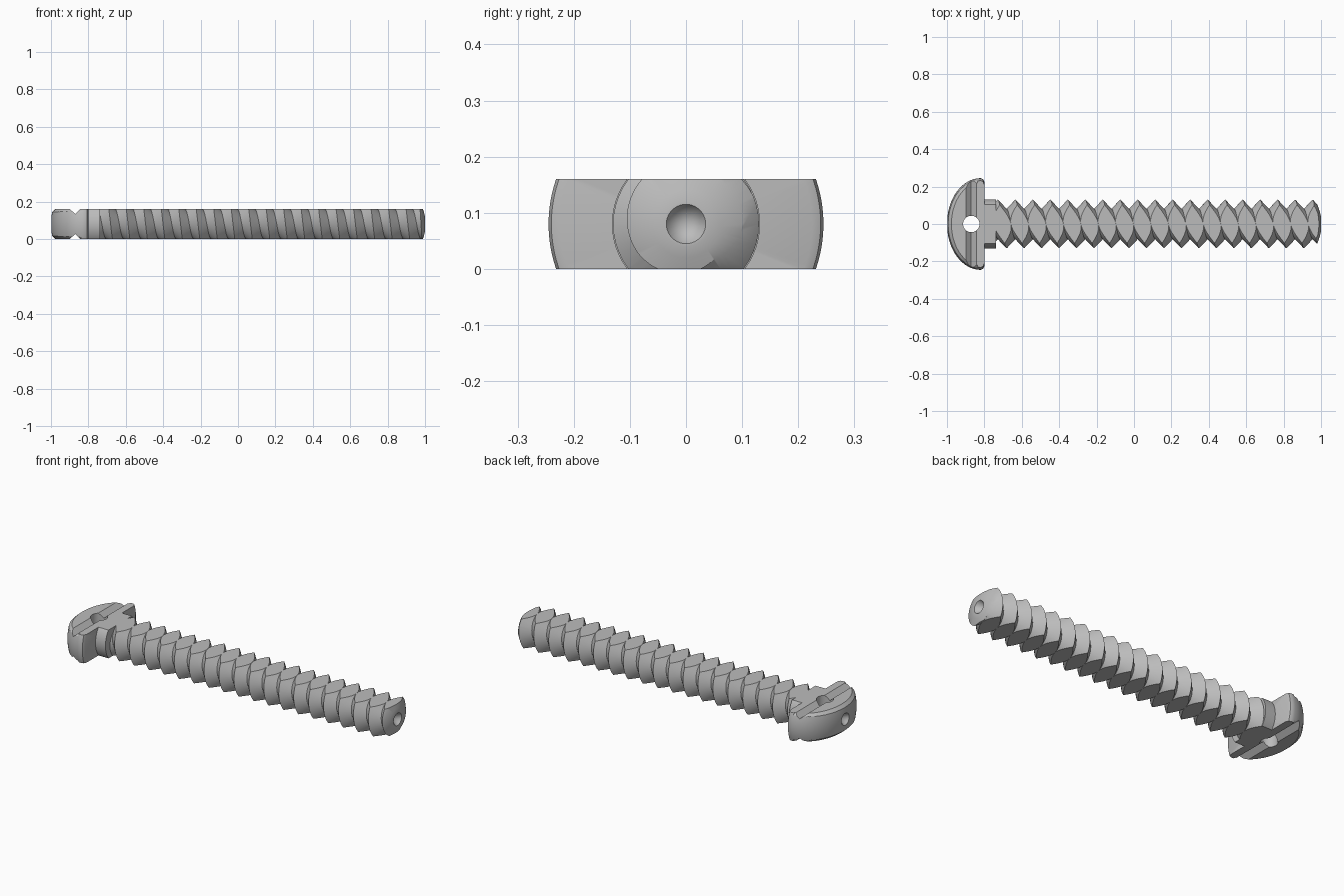
import bpy
import bmesh
from math import sin, cos, pi, radians

MID = 0.08          # height of the bolt axis
FLAT = 0.16         # height of the flattened body
PITCH = 0.0935
CREST, ROOT = 0.13, 0.08

if "Cube" in bpy.data.objects:
    bpy.data.objects.remove(bpy.data.objects["Cube"])

steel = bpy.data.materials.new("grey_steel")
steel.use_nodes = True
steel.diffuse_color = (0.5, 0.5, 0.5, 1)
steel.node_tree.nodes["Principled BSDF"].inputs["Base Color"].default_value = (0.5, 0.5, 0.5, 1)


def finish(name, bm):
    """Turn a bmesh into a named object."""
    bmesh.ops.recalc_face_normals(bm, faces=bm.faces)
    mesh = bpy.data.meshes.new(name)
    bm.to_mesh(mesh)
    bm.free()
    mesh.materials.append(steel)
    obj = bpy.data.objects.new(name, mesh)
    bpy.context.collection.objects.link(obj)
    return obj


def lathe(name, profile, steps=72):
    """Revolve (x, radius) points about the bolt axis."""
    bm = bmesh.new()
    vs = [bm.verts.new((x, r, MID)) for x, r in profile]
    es = [bm.edges.new(pair) for pair in zip(vs, vs[1:])]
    bmesh.ops.spin(bm, geom=vs + es, cent=(0, 0, MID), axis=(1, 0, 0),
                   angle=2 * pi, steps=steps)
    bmesh.ops.remove_doubles(bm, verts=bm.verts, dist=0.0001)
    return finish(name, bm)


def loft(name, loops):
    """Skin a row of equal point loops and cap both ends."""
    bm = bmesh.new()
    rows = [[bm.verts.new(p) for p in loop] for loop in loops]
    for a, b in zip(rows, rows[1:]):
        for i in range(len(a)):
            bm.faces.new((a[i - 1], a[i], b[i], b[i - 1]))
    bm.faces.new(rows[0])
    bm.faces.new(rows[-1])
    return finish(name, bm)


def helix_body(name, start, turns, steps=48):
    """Solid screw thread with a V profile."""
    bm = bmesh.new()
    count = turns * steps

    def strand(radius, shift):
        return [bm.verts.new((start + shift + PITCH * i / steps,
                              radius * cos(2 * pi * i / steps),
                              MID + radius * sin(2 * pi * i / steps)))
                for i in range(count + 1)]

    crest, root = strand(CREST, 0), strand(ROOT, PITCH / 2)
    for i in range(count):
        bm.faces.new((crest[i], crest[i + 1], root[i + 1], root[i]))
        j = i + steps
        if j < count:
            bm.faces.new((root[i], root[i + 1], crest[j + 1], crest[j]))
    # close the remaining helical step at the two ends
    bm.faces.new((crest[0], root[0], crest[steps]))
    bm.faces.new((root[count - steps], root[count], crest[count]))
    open_edges = [e for e in bm.edges if e.is_boundary]
    length = PITCH * (turns + 0.5)
    ends = [bm.verts.new((start, 0, MID)), bm.verts.new((start + length, 0, MID))]
    for e in open_edges:
        centre = ends[e.verts[0].co.x > start + length / 2]
        bm.faces.new((e.verts[0], e.verts[1], centre))
    return finish(name, bm)


def combine(obj, cutter, operation):
    mod = obj.modifiers.new("cut", "BOOLEAN")
    mod.operation = operation
    mod.solver = "EXACT"
    mod.object = cutter
    bpy.context.view_layer.objects.active = obj
    bpy.ops.object.modifier_apply(modifier=mod.name)
    bpy.data.objects.remove(cutter)


def slab():
    rect = [(-2, -1), (2, -1), (2, 1), (-2, 1)]
    return loft("slab_cutter", [[(x, y, z) for x, y in rect] for z in (0, FLAT)])


# Threaded shaft with a rounded tip and a centre dimple
shaft = helix_body("threaded_shaft", 0.955 - 20 * PITCH, 22)
combine(shaft, lathe("tip_bound", [(-0.765, 0), (-0.765, 0.15), (0.955, 0.15), (0.96, 0.131),
                                   (0.982, 0.1), (0.995, 0.06), (1, 0.04), (1, 0)]), "INTERSECT")
combine(shaft, lathe("tip_dimple", [(0.945, 0), (1, 0.035), (1.02, 0.048), (1.02, 0)]), "DIFFERENCE")
combine(shaft, slab(), "INTERSECT")

# Plain neck under the head
neck = lathe("neck", [(-0.81, 0), (-0.81, 0.132), (-0.738, 0.132), (-0.738, 0)])
combine(neck, slab(), "INTERSECT")

# Domed head
dome = [(-0.82 - 0.18 * cos(a), 0.245 * sin(a)) for a in [pi / 2 * i / 20 for i in range(21)]]
dome[0] = (-1, 0)
head = lathe("domed_head", dome + [(-0.807, 0.24), (-0.8, 0.225), (-0.8, 0)], 96)


def dome_outline(inset, z):
    """Dome edge for the chamfers, opening out behind the groove."""
    arc = [radians(a) for a in range(-84, 85, 6)]
    pts = [(-0.82 - (0.181 - inset) * cos(a), (0.247 - inset) * sin(a), z) for a in arc]
    return [(-0.7, -0.3, z), (-0.845, -0.3, z)] + pts + [(-0.845, 0.3, z), (-0.7, 0.3, z)]


combine(head, slab(), "INTERSECT")
combine(head, loft("chamfer_bound", [dome_outline(0.026, -0.001), dome_outline(0, 0.022),
                                     dome_outline(0, FLAT - 0.022),
                                     dome_outline(0.026, FLAT + 0.001)]), "INTERSECT")

# V grooves across both flats of the head
for side in (-1, 1):
    vee = [(-0.871, 0.054), (-0.927, 0.106), (-0.815, 0.106)]
    combine(head, loft("groove_cutter", [[(x, y, MID + side * z) for x, z in vee]
                                         for y in (-0.5, 0.5)]), "DIFFERENCE")

# Cross hole through the head and dimple in the dome
ring = [(-0.87 + 0.044 * cos(2 * pi * i / 32), 0.044 * sin(2 * pi * i / 32)) for i in range(32)]
combine(head, loft("hole_cutter", [[(x, y, z) for x, y in ring] for z in (-0.1, 0.3)]), "DIFFERENCE")
combine(head, lathe("dome_dimple", [(-1.02, 0), (-1.02, 0.048), (-1, 0.035), (-0.945, 0)]), "DIFFERENCE")

# Smooth shading with crisp edges
bpy.ops.object.select_all(action="DESELECT")
for obj in (shaft, neck, head):
    obj.select_set(True)
bpy.context.view_layer.objects.active = head
bpy.ops.object.shade_smooth_by_angle(angle=radians(30))
